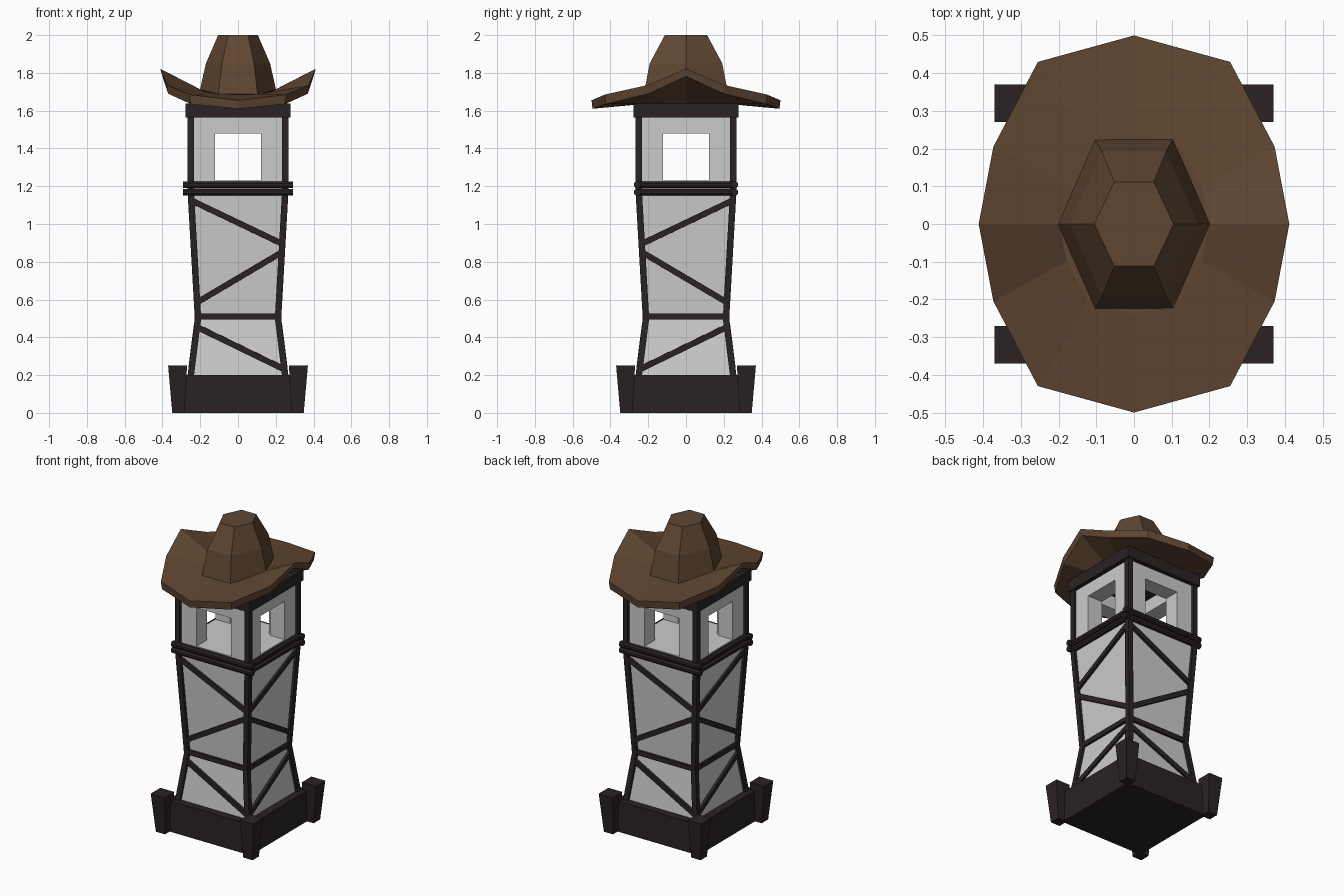
import bpy, bmesh
from math import pi
from mathutils import Vector, Matrix

if "Cube" in bpy.data.objects:
    bpy.data.objects.remove(bpy.data.objects["Cube"])


def material(name, rgb):
    m = bpy.data.materials.new(name)
    m.diffuse_color = (*rgb, 1)
    m.use_nodes = True
    m.node_tree.nodes["Principled BSDF"].inputs["Base Color"].default_value = m.diffuse_color
    return m


DARK = material("dark_wood", (0.023, 0.016, 0.017))
BROWN = material("brown_leather", (0.115, 0.061, 0.031))


def finish(name, bm, mat=None):
    bmesh.ops.recalc_face_normals(bm, faces=bm.faces)
    me = bpy.data.meshes.new(name)
    bm.to_mesh(me)
    bm.free()
    ob = bpy.data.objects.new(name, me)
    bpy.context.collection.objects.link(ob)
    if mat:
        me.materials.append(mat)
    return ob


def loft(name, rings, mat=None):
    bm = bmesh.new()
    vr = [[bm.verts.new(p) for p in r] for r in rings]
    n = len(vr[0])
    for a, b in zip(vr, vr[1:]):
        for i in range(n):
            j = (i + 1) % n
            bm.faces.new((a[i], a[j], b[j], b[i]))
    bm.faces.new(vr[0])
    bm.faces.new(vr[-1])
    return finish(name, bm, mat)


def square(cx, cy, h, z):
    return [(cx + sx * h, cy + sy * h, z) for sx, sy in ((-1, -1), (1, -1), (1, 1), (-1, 1))]


def box(name, lo, hi, mat=None):
    bm = bmesh.new()
    lo, hi = Vector(lo), Vector(hi)
    size = hi - lo
    bmesh.ops.create_cube(bm, size=1, matrix=Matrix.Translation((lo + hi) / 2) @ Matrix.Diagonal((*size, 1)))
    return finish(name, bm, mat)


def rod(name, a, b, r, sides, mat, turn=0.0):
    a, b = Vector(a), Vector(b)
    d = b - a
    rot = d.to_track_quat('Z', 'Y').to_matrix().to_4x4()
    bm = bmesh.new()
    bmesh.ops.create_cone(bm, cap_ends=True, segments=sides, radius1=r, radius2=r, depth=d.length,
                          matrix=Matrix.Translation((a + b) / 2) @ rot @ Matrix.Rotation(turn, 4, 'Z'))
    return finish(name, bm, mat)


# Tower half width by height
PROFILE = [(0.15, 0.256), (0.5, 0.212), (1.17, 0.25), (1.6, 0.25)]


def half(z):
    for (z0, h0), (z1, h1) in zip(PROFILE, PROFILE[1:]):
        if z <= z1:
            return h0 + (h1 - h0) * (z - z0) / (z1 - z0)
    return PROFILE[-1][1]


# Plaster tower body with window tunnels and a hollow lookout room
body = loft("tower_walls", [square(0, 0, h, z) for z, h in PROFILE])
for name, lo, hi in (("window_cutter_x", (-0.5, -0.123, 1.23), (0.5, 0.123, 1.48)),
                     ("window_cutter_y", (-0.123, -0.5, 1.23), (0.123, 0.5, 1.48)),
                     ("room_cutter", (-0.145, -0.145, 1.23), (0.145, 0.145, 1.57))):
    cut = box(name, lo, hi)
    cut.hide_render = True
    cut.hide_viewport = True
    mod = body.modifiers.new(name, 'BOOLEAN')
    mod.operation = 'DIFFERENCE'
    mod.solver = 'EXACT'
    mod.object = cut

# Base block and roof plate
box("base_block", (-0.3, -0.3, 0), (0.3, 0.3, 0.2), DARK)
box("roof_plate", (-0.277, -0.277, 1.565), (0.277, 0.277, 1.638), DARK)

# Corner feet and corner beams
for sx in (-1, 1):
    for sy in (-1, 1):
        loft("corner_foot", [square(sx * 0.315, sy * 0.315, 0.033, 0),
                             square(sx * 0.32, sy * 0.32, 0.05, 0.25)], DARK)
        loft("corner_beam", [square(sx * h, sy * h, 0.017, z) for z, h in PROFILE], DARK)

# Wall braces: (left height, right height) on the front, mirrored on the sides
BRACES = [(1.125, 0.895), (0.585, 0.85), (0.51, 0.51), (0.455, 0.23)]
for k in range(4):
    turn = Matrix.Rotation(k * pi / 2, 3, 'Z')
    for zl, zr in BRACES:
        if k % 2:
            zl, zr = zr, zl
        a = turn @ Vector((-half(zl), -half(zl), zl))
        b = turn @ Vector((half(zr), -half(zr), zr))
        rod("wall_brace", a, b, 0.022, 4, DARK, pi / 4)

# Double railing around the lookout room
for z in (1.168, 1.208):
    for s in (-1, 1):
        rod("rail_front_back", (-0.29, s * 0.259, z), (0.29, s * 0.259, z), 0.019, 8, DARK, pi / 8)
        rod("rail_side", (s * 0.259, -0.26, z), (s * 0.259, 0.26, z), 0.019, 8, DARK, pi / 8)


# Hat brim: quarter outlines mirrored into closed twelve-sided rings
def mirror_ring(q):
    right = q + [(x, -y, z) for x, y, z in reversed(q[:-1])]
    return right + [(-x, y, z) for x, y, z in reversed(right[1:-1])]


top = [(0, 0.5, 1.655), (0.255, 0.43, 1.685), (0.373, 0.205, 1.735), (0.412, 0, 1.822)]
under = [(0, 0.495, 1.61), (0.25, 0.425, 1.635), (0.37, 0.2, 1.69), (0.40, 0, 1.782)]
inner_top = [(x * 0.48, y * 0.48, z) for (x, y, _), z in zip(top, (1.685, 1.69, 1.7, 1.712))]
inner_under = [(x * 0.48, y * 0.48, 1.637) for x, y, _ in top]
loft("hat_brim", [mirror_ring(r) for r in (inner_under, under, top, inner_top)], BROWN)


# Hat crown: six-sided tapering rings
def hexagon(x, y, z):
    return [(x, 0, z), (x / 2, y, z), (-x / 2, y, z), (-x, 0, z), (-x / 2, -y, z), (x / 2, -y, z)]


loft("hat_crown", [hexagon(0.208, 0.225, 1.68), hexagon(0.17, 0.192, 1.85),
                   hexagon(0.105, 0.112, 2.0)], BROWN)
